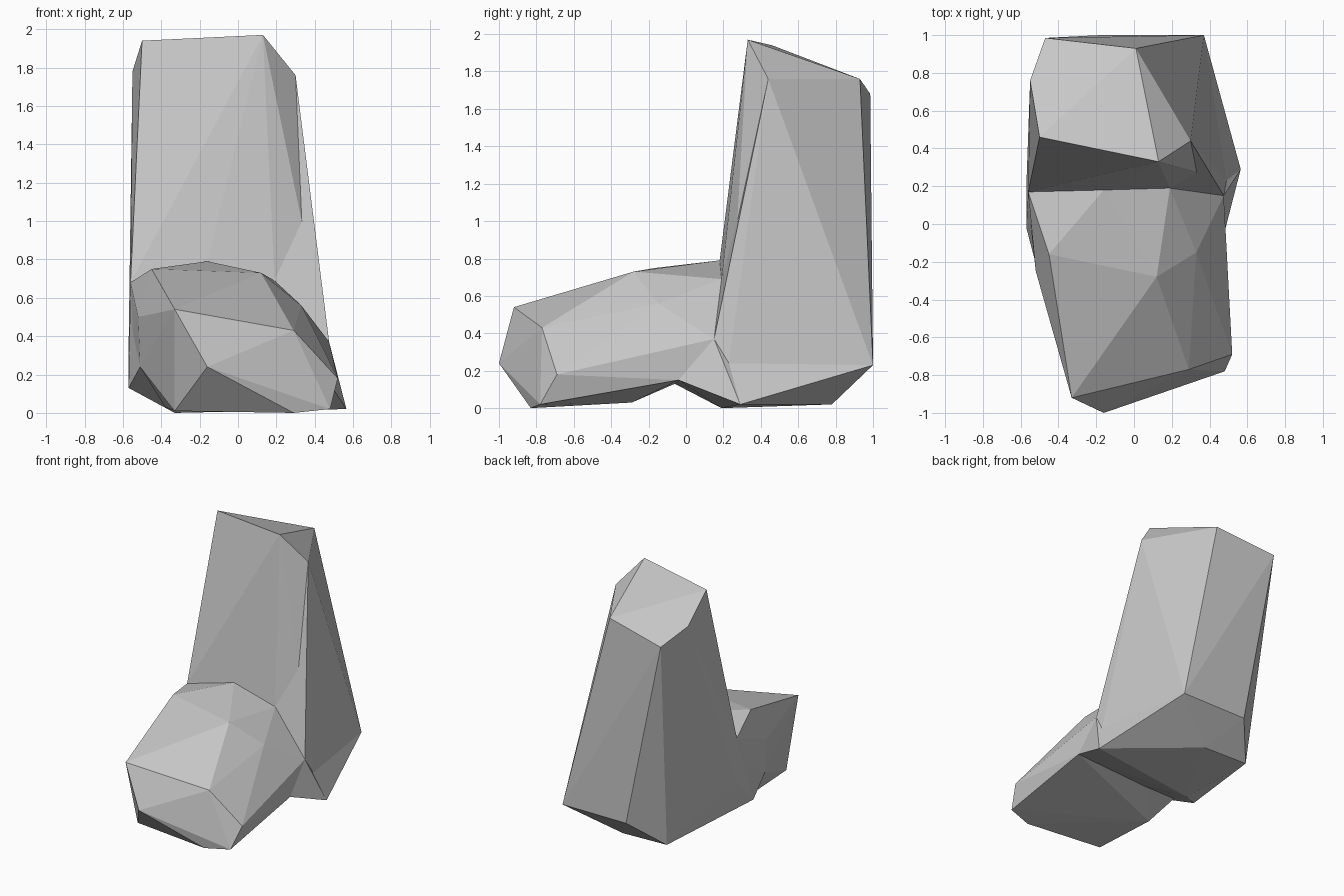
import bpy, bmesh

if "Cube" in bpy.data.objects:
    bpy.data.objects.remove(bpy.data.objects["Cube"])

# One flat stone colour
stone = bpy.data.materials.new("grey_stone")
stone.diffuse_color = (0.57, 0.57, 0.57, 1)
stone.use_nodes = True
stone.node_tree.nodes["Principled BSDF"].inputs["Base Color"].default_value = stone.diffuse_color


def hull(corners):
    """Faceted stone: the convex hull of a few chiselled corners."""
    bm = bmesh.new()
    for c in corners:
        bm.verts.new(c)
    bmesh.ops.convex_hull(bm, input=bm.verts[:])
    loose = [v for v in bm.verts if not v.link_faces]
    bmesh.ops.delete(bm, geom=loose, context='VERTS')
    bmesh.ops.recalc_face_normals(bm, faces=bm.faces[:])
    bm.normal_update()
    return bm


def inside(point, planes, slack):
    return all((point - co).dot(n) < slack for co, n in planes)


# Corners where the stones meet
left_seam, mid_seam = (-0.56, 0.17, 0.68), (-0.16, 0.18, 0.79)
right_seam, right_end = (0.19, 0.19, 0.69), (0.475, 0.15, 0.37)
left_toe, right_toe = (-0.57, -0.02, 0.13), (0.48, -0.04, 0.15)
left_hip, right_hip = (-0.57, 0.20, 0.36), (0.49, 0.23, 0.24)
left_brow = (-0.51, -0.25, 0.24)
shoulder, heel = (0.30, 0.44, 1.76), (0.565, 0.29, 0.02)
back_right = (0.37, 1.0, 0.23)
sole, arch = (-0.33, 0.19, 0.0), (-0.15, -0.06, 0.13)
back_sole, mid_sole = (-0.38, 0.78, 0.03), (0.0, 0.78, 0.02)

stones = {
    # Standing stone at the back: slanted top, then the foot
    "standing_stone": [
        (-0.50, 0.46, 1.94), (0.13, 0.33, 1.97), shoulder,
        (0.01, 0.93, 1.76), (-0.47, 0.985, 1.68), (-0.55, 0.76, 1.78),
        back_right, (-0.18, 1.0, 0.23), back_sole, mid_sole,
        right_hip, sole, left_hip, left_seam, mid_seam, right_seam],
    # Low stone lying in front: ridge, nose, then underside
    "low_stone": [
        (-0.45, -0.16, 0.75), (0.12, -0.28, 0.73), (0.33, -0.15, 0.56),
        (-0.33, -0.92, 0.54), (-0.16, -1.0, 0.24), (0.29, -0.77, 0.43),
        (0.52, -0.69, 0.18), (-0.33, -0.77, 0.24),
        (-0.33, -0.77, 0.01), (0.29, -0.83, 0.0), (0.48, -0.78, 0.02),
        (-0.38, -0.29, 0.03), (-0.52, -0.25, 0.50), left_brow,
        left_hip, arch, right_toe,
        left_seam, mid_seam, right_seam, right_end],
    # Wedges bridging the two stones, and the flared heel
    "shoulder_wedge": [shoulder, right_seam, right_end, right_hip],
    "right_wedge": [right_end, right_hip, heel, right_toe, arch, sole],
    "left_wedge": [left_seam, left_hip, left_toe, left_brow, sole, arch, back_sole],
    "heel_wedge": [right_hip, back_right, heel, mid_sole, sole],
}

hulls = {name: hull(corners) for name, corners in stones.items()}
planes = {name: [(f.verts[0].co.copy(), f.normal.copy()) for f in bm.faces]
          for name, bm in hulls.items()}

for name, bm in hulls.items():
    # Drop faces buried where the stones touch
    buried = []
    for f in bm.faces:
        probe = f.calc_center_median() + f.normal * 0.02
        if any(inside(probe, p, 0) and all(inside(v.co, p, 0.01) for v in f.verts)
               for other, p in planes.items() if other != name):
            buried.append(f)
    bmesh.ops.delete(bm, geom=buried, context='FACES')
    mesh = bpy.data.meshes.new(name)
    bm.to_mesh(mesh)
    bm.free()
    mesh.materials.append(stone)
    bpy.context.collection.objects.link(bpy.data.objects.new(name, mesh))
